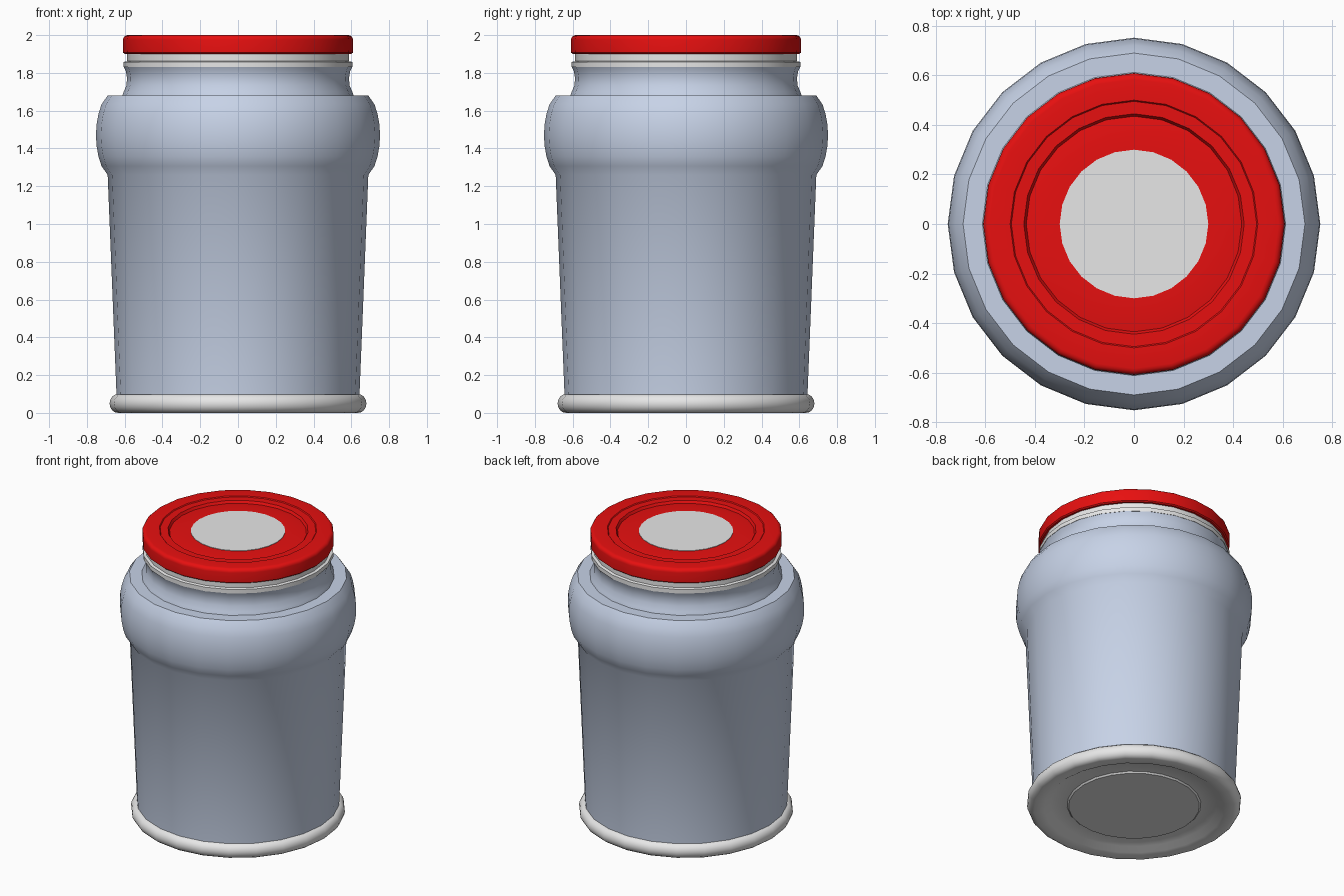
import bpy
import bmesh
import math

if "Cube" in bpy.data.objects:
    bpy.data.objects.remove(bpy.data.objects["Cube"], do_unlink=True)

SIDES = 24


def material(name, rgb):
    mat = bpy.data.materials.new(name)
    mat.use_nodes = True
    mat.diffuse_color = (*rgb, 1)
    mat.node_tree.nodes["Principled BSDF"].inputs["Base Color"].default_value = (*rgb, 1)
    return mat


def arc(cr, cz, a, b, start, end, steps):
    """Points on an ellipse arc in the (radius, height) plane, angles in degrees."""
    angles = [math.radians(start + (end - start) * i / steps) for i in range(steps + 1)]
    return [(cr + a * math.cos(t), cz + b * math.sin(t)) for t in angles]


def revolve(name, profile, mat):
    """Turn a bottom-to-top (radius, height) profile around the z axis."""
    bm = bmesh.new()
    verts = [bm.verts.new((r, 0, z)) for r, z in profile]
    edges = [bm.edges.new(pair) for pair in zip(verts, verts[1:])]
    bmesh.ops.spin(bm, geom=verts + edges, cent=(0, 0, 0), axis=(0, 0, 1),
                   angle=math.tau, steps=SIDES, use_duplicate=False)
    bmesh.ops.remove_doubles(bm, verts=bm.verts, dist=0.0005)
    bmesh.ops.recalc_face_normals(bm, faces=bm.faces)
    mesh = bpy.data.meshes.new(name)
    bm.to_mesh(mesh)
    bm.free()
    mesh.materials.append(mat)
    obj = bpy.data.objects.new(name, mesh)
    bpy.context.collection.objects.link(obj)
    bpy.ops.object.select_all(action="DESELECT")
    obj.select_set(True)
    bpy.context.view_layer.objects.active = obj
    bpy.ops.object.shade_smooth_by_angle(angle=math.radians(35))
    return obj


glass = material("pale blue glass", (0.60, 0.68, 0.84))
white = material("soft white", (0.80, 0.80, 0.80))
red = material("lid red", (0.80, 0.005, 0.005))

# Rounded foot with a recessed underside
revolve("base_ring",
        [(0, 0.02), (0.415, 0.02), (0.425, 0.03), (0.53, 0.03), (0.57, 0.005)]
        + arc(0.635, 0.05, 0.045, 0.05, -90, 90, 8)
        + [(0, 0.10)], white)

# Tapered wall, swollen shoulder and waisted neck
revolve("jar_body",
        [(0, 0.09), (0.643, 0.09), (0.69, 1.26)]
        + arc(0.57, 1.47, 0.182, 0.30, -44, 44, 8)[1:-1]
        + [(0.69, 1.68), (0.612, 1.68), (0.605, 1.70), (0.590, 1.735),
           (0.588, 1.775), (0.594, 1.81), (0.606, 1.835), (0, 1.835)], glass)

# Pale collar and rim below the lid
revolve("neck_collar",
        [(0, 1.83), (0.606, 1.83), (0.606, 1.858), (0.587, 1.862),
         (0.587, 1.91), (0, 1.91)], white)

# Screw lid with a rounded rim and stepped top panel
revolve("lid",
        [(0, 1.90), (0.60, 1.90), (0.608, 1.907)]
        + arc(0.583, 1.975, 0.026, 0.025, 0, 90, 4)
        + [(0.50, 2.0), (0.495, 1.994), (0.445, 1.994), (0.435, 1.977),
           (0.42, 1.979), (0.36, 1.984), (0.30, 1.985), (0, 1.985)], red)

# Thin round label on the lid
revolve("lid_label", [(0, 1.984), (0.30, 1.984), (0.30, 1.988), (0, 1.988)], white)
